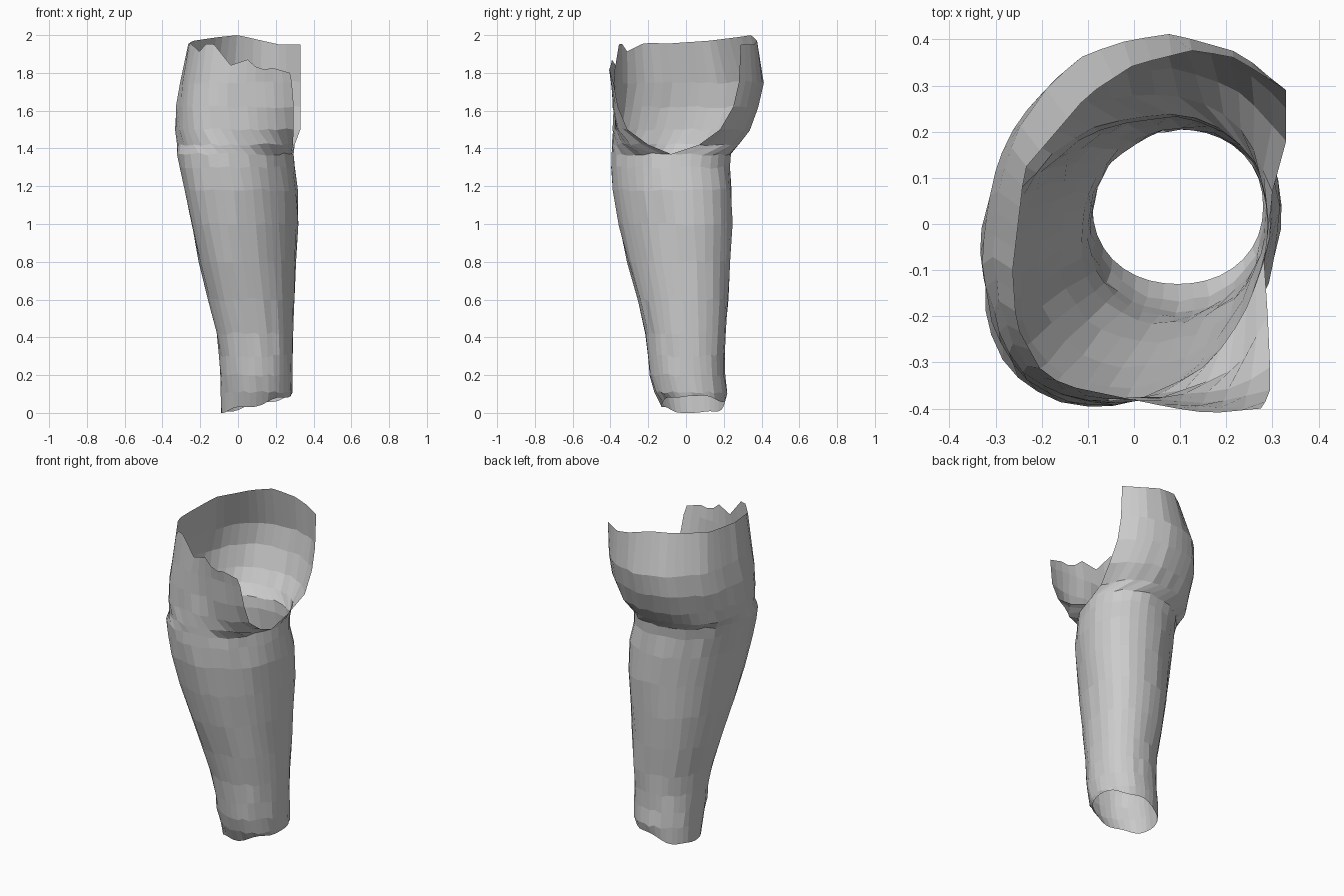
import bpy, bmesh, math, random
from mathutils import Vector

if "Cube" in bpy.data.objects:
    bpy.data.objects.remove(bpy.data.objects["Cube"])

random.seed(4)
COLS = 36


def resample(points, n, smooth=True):
    """n + 1 evenly spaced points along an open curve through the points."""
    pts = [Vector(p) for p in points]
    if smooth:
        ext = [2 * pts[0] - pts[1]] + pts + [2 * pts[-1] - pts[-2]]
        fine = []
        for i in range(1, len(ext) - 2):
            a, b, c, d = ext[i - 1:i + 3]
            for k in range(8):
                t = k / 8
                fine.append(0.5 * (2 * b + (c - a) * t + (2 * a - 5 * b + 4 * c - d) * t * t
                                   + (3 * b - a - 3 * c + d) * t ** 3))
        pts = fine + [pts[-1]]
    dist = [0.0]
    for a, b in zip(pts, pts[1:]):
        dist.append(dist[-1] + (b - a).xy.length)
    out, j = [], 0
    for i in range(n + 1):
        s = dist[-1] * i / n
        while j < len(pts) - 2 and dist[j + 1] < s:
            j += 1
        out.append(pts[j].lerp(pts[j + 1], (s - dist[j]) / (dist[j + 1] - dist[j])))
    return out


def leg_ring(z, x0, x1, y0, y1):
    """Closed oval that starts at the inner seam and runs round by the front."""
    a, b = (x1 - x0) / 2, (y1 - y0) / 2
    skew = 0.22 * min(1, z)
    a = math.sqrt(a * a - (skew * b) ** 2)
    ring = []
    for i in range(73):
        t = -2 * math.pi * i / 72
        c, s = math.cos(t), math.sin(t)
        u = math.copysign(abs(c) ** 0.93, c)
        v = math.copysign(abs(s) ** 0.93, s)
        # hem is uneven: low on the outside, higher at the inner seam
        h = 0.045 + 0.045 * c + 0.012 * math.sin(5 * t) * abs(s) if z == 0 else z
        ring.append(((x0 + x1) / 2 + a * u + skew * b * v, (y0 + y1) / 2 + b * v, max(0, h)))
    return resample(ring, COLS, False)


# Leg: height, left, right, front, back
leg = [
    (0.00, -0.09, 0.28, -0.13, 0.205), (0.11, -0.09, 0.285, -0.165, 0.215),
    (0.20, -0.095, 0.29, -0.19, 0.205), (0.30, -0.10, 0.29, -0.20, 0.203),
    (0.42, -0.115, 0.293, -0.215, 0.21), (0.60, -0.16, 0.30, -0.255, 0.222),
    (0.80, -0.205, 0.305, -0.31, 0.236), (1.00, -0.245, 0.315, -0.357, 0.246),
    (1.18, -0.282, 0.312, -0.385, 0.24), (1.30, -0.305, 0.297, -0.393, 0.23),
    (1.37, -0.318, 0.29, -0.393, 0.235),
]

# Hip: open sections from the front centre seam round the outside to the back
hip = {
    1.42: [(.29, -.2), (.22, -.31), (.08, -.365), (-.1, -.39), (-.24, -.33), (-.31, -.18),
           (-.322, -.03), (-.25, .15), (-.1, .26), (.08, .28), (.22, .22), (.30, .07)],
    1.50: [(.295, -.31), (.2, -.36), (.05, -.375), (-.1, -.386), (-.24, -.33), (-.315, -.18),
           (-.33, -.03), (-.28, .14), (-.14, .29), (.06, .335), (.22, .29), (.33, .18)],
    1.62: [(.295, -.36), (.18, -.385), (.03, -.378), (-.11, -.38), (-.24, -.32), (-.312, -.17),
           (-.325, -.02), (-.28, .17), (-.14, .34), (.06, .385), (.22, .34), (.33, .25)],
    1.75: [(.285, -.385), (.18, -.4), (.03, -.38), (-.11, -.37), (-.23, -.31), (-.29, -.17),
           (-.305, -.02), (-.265, .17), (-.13, .35), (.06, .408), (.22, .37), (.33, .28)],
}

# Ragged waist edge
waist = [(.275, -.4, 1.80), (.17, -.41, 1.83), (.12, -.405, 1.81), (.04, -.39, 1.88),
         (-.03, -.375, 1.83), (-.15, -.35, 1.98), (-.2, -.32, 1.91), (-.255, -.22, 1.96),
         (-.263, -.1, 1.955), (-.237, .12, 1.97), (-.1, .28, 1.99), (0, .345, 2.0),
         (.13, .377, 1.97), (.22, .36, 1.95), (.33, .29, 1.95)]

rings = [leg_ring(*r) for r in leg]
rings += [resample([(x, y, z) for x, y in pts], COLS) for z, pts in hip.items()]
rings.append(resample(waist, COLS, False))

# Slight creasing of the cloth, seam points kept in place
for ring in rings[1:-1]:
    for p in ring[1:-1]:
        p += Vector((random.uniform(-1, 1), random.uniform(-1, 1), 2 * random.uniform(-1, 1))) * 0.004

# Skin the sections into one open shell
bm = bmesh.new()
grid = [[bm.verts.new(p) for p in ring] for ring in rings]
for lo, hi in zip(grid, grid[1:]):
    for i in range(COLS):
        bm.faces.new((lo[i], hi[i], hi[i + 1], lo[i + 1]))
bmesh.ops.remove_doubles(bm, verts=bm.verts, dist=0.0005)
bmesh.ops.recalc_face_normals(bm, faces=bm.faces)
if sum(f.normal.dot(f.calc_center_median() * Vector((1, 1, 0)).x) for f in bm.faces) < 0:
    bmesh.ops.reverse_faces(bm, faces=bm.faces)
mesh = bpy.data.meshes.new("trouser_leg")
bm.to_mesh(mesh)
bm.free()
bpy.context.collection.objects.link(bpy.data.objects.new("trouser_leg", mesh))
